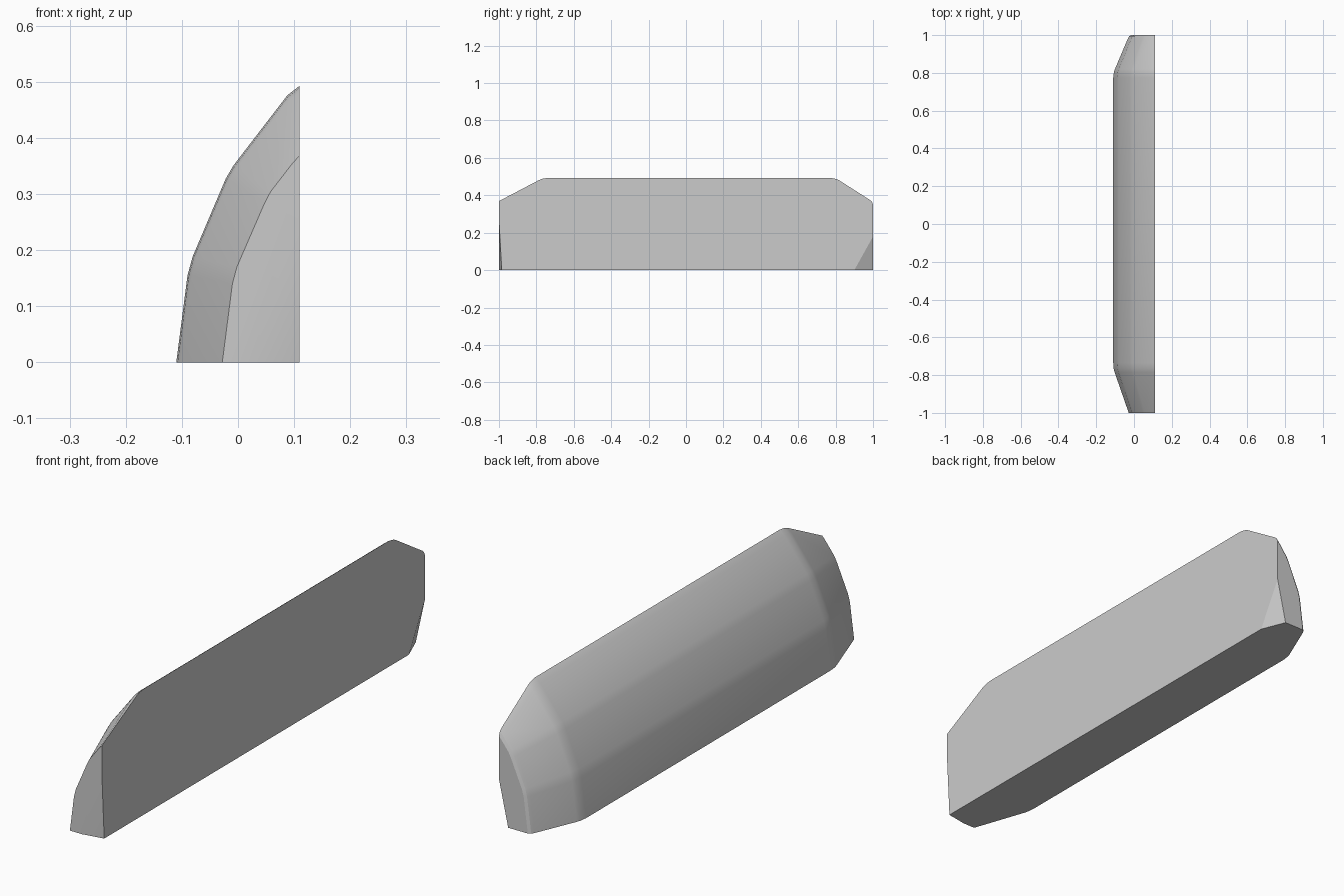
import bpy, bmesh, math
from mathutils import Vector

if "Cube" in bpy.data.objects:
    bpy.data.objects.remove(bpy.data.objects["Cube"])

# Cross-sections (x, z): full middle profile and smaller end profile
MAIN = [(-0.11, 0), (-0.09, 0.155), (-0.081, 0.188), (-0.022, 0.327),
        (-0.008, 0.351), (0.088, 0.476), (0.11, 0.493), (0.11, 0)]
END = [(-0.028, 0), (-0.01, 0.14), (-0.002, 0.17), (0.047, 0.283),
       (0.058, 0.304), (0.095, 0.352), (0.11, 0.369), (0.11, 0)]

# Stations along the length: (y, blend from main to end profile)
STATIONS = [(-1, 1), (-0.785, 0.09), (-0.765, 0.03), (-0.735, 0),
            (0.775, 0), (0.805, 0.05), (0.82, 0.11), (0.983, 0.95),
            (0.994, 1.03), (1, 1.16)]

bm = bmesh.new()

# Lofted bumper body
rings = []
for y, t in STATIONS:
    rings.append([bm.verts.new((a[0] + (b[0] - a[0]) * t, y,
                                a[1] + (b[1] - a[1]) * t))
                  for a, b in zip(MAIN, END)])
n = len(MAIN)
for r, s in zip(rings, rings[1:]):
    for i in range(n):
        j = (i + 1) % n
        bm.faces.new((r[i], r[j], s[j], s[i]))
bm.faces.new(rings[0][::-1])
bm.faces.new(rings[-1])
bmesh.ops.recalc_face_normals(bm, faces=bm.faces[:])


def cut_corner(p, q, r):
    """Slice off the bottom inner corner at one end and close the hole."""
    p, q, r = Vector(p), Vector(q), Vector(r)
    no = (q - p).cross(r - p).normalized()
    corner = Vector((0.11, math.copysign(1, p.y), 0))
    if no.dot(corner - p) < 0:
        no.negate()
    geom = bm.verts[:] + bm.edges[:] + bm.faces[:]
    bmesh.ops.bisect_plane(bm, geom=geom, dist=1e-6, plane_co=p,
                           plane_no=no, clear_outer=True)
    bmesh.ops.holes_fill(bm, edges=[e for e in bm.edges if e.is_boundary])


# Corner facets at both ends
cut_corner((0.11, 0.9, 0), (0.07, 1, 0), (0.11, 1, 0.18))
cut_corner((0.11, -0.985, 0), (0.025, -1, 0), (0.11, -1, 0.27))
bmesh.ops.recalc_face_normals(bm, faces=bm.faces[:])

mesh = bpy.data.meshes.new("side_panel")
bm.to_mesh(mesh)
bm.free()
obj = bpy.data.objects.new("side_panel", mesh)
bpy.context.collection.objects.link(obj)
bpy.context.view_layer.objects.active = obj
obj.select_set(True)
bpy.ops.object.shade_smooth_by_angle(angle=math.radians(18))
